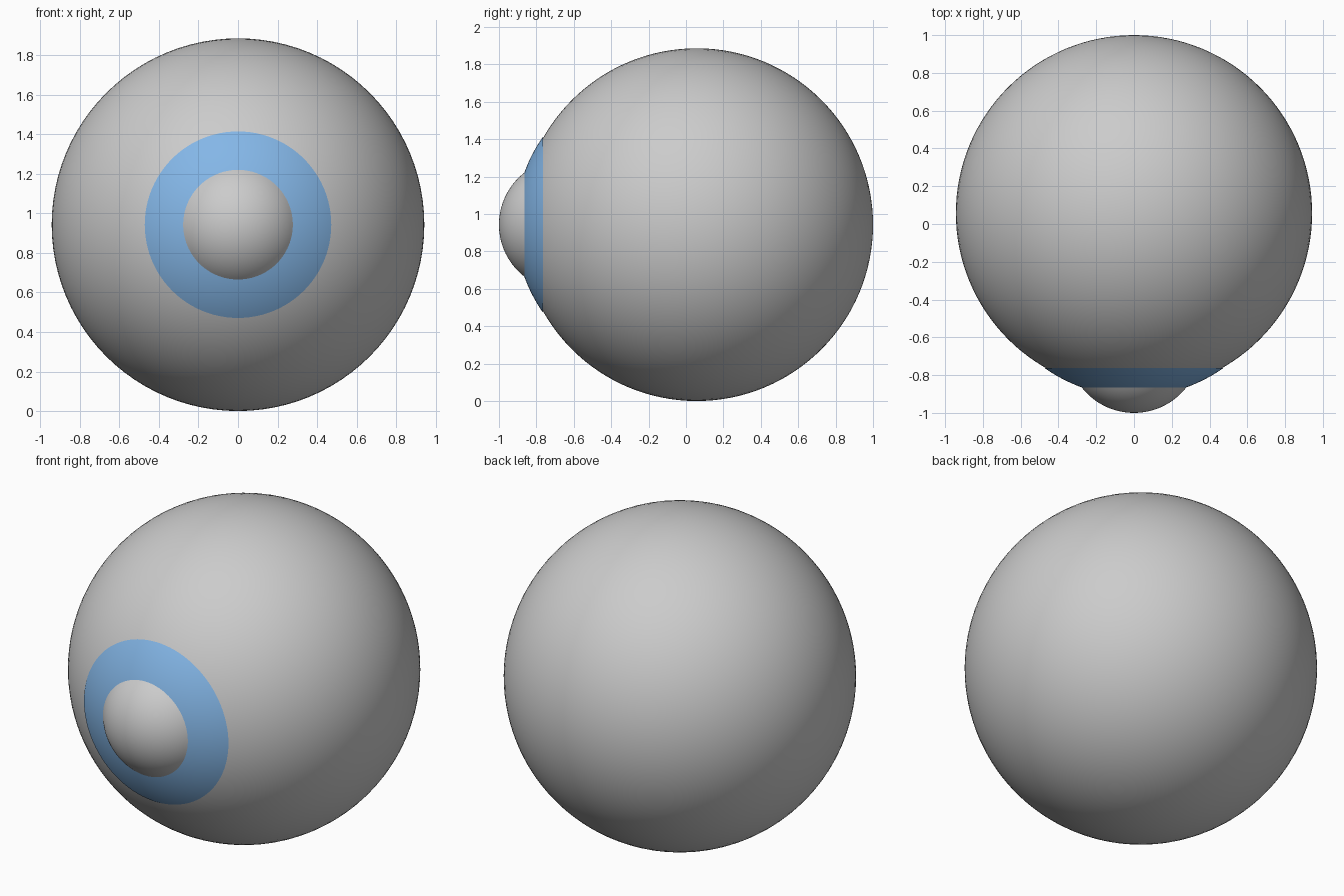
import bpy, bmesh, math
from mathutils import Matrix

if "Cube" in bpy.data.objects:
    bpy.data.objects.remove(bpy.data.objects["Cube"])

R = 0.943          # eyeball radius
CZ = R             # height of the eye axis
CY = 1.0 - R       # eyeball centre along y


def material(name, rgb):
    m = bpy.data.materials.new(name)
    m.diffuse_color = (*rgb, 1)
    m.use_nodes = True
    m.node_tree.nodes["Principled BSDF"].inputs["Base Color"].default_value = m.diffuse_color
    return m


grey = material("grey", (0.6, 0.6, 0.6))
blue = material("iris blue", (0.23, 0.47, 0.8))


def finish(name, bm, mat):
    bmesh.ops.recalc_face_normals(bm, faces=bm.faces)
    me = bpy.data.meshes.new(name)
    bm.to_mesh(me)
    bm.free()
    me.materials.append(mat)
    me.shade_smooth()
    ob = bpy.data.objects.new(name, me)
    bpy.context.collection.objects.link(ob)
    return ob


def cap(name, mat, radius, cy, a0, a1, rings=20, segs=96):
    """Spherical zone around the eye axis, from angle a0 to a1 off the -y direction."""
    bm = bmesh.new()
    pts = []
    for i in range(rings + 1):
        a = a0 + (a1 - a0) * i / rings
        pts.append(bm.verts.new((radius * math.sin(a), cy - radius * math.cos(a), CZ)))
    edges = [bm.edges.new(p) for p in zip(pts, pts[1:])]
    bmesh.ops.spin(bm, geom=pts + edges, cent=(0, 0, CZ), axis=(0, 1, 0),
                   angle=math.tau, steps=segs)
    bmesh.ops.remove_doubles(bm, verts=bm.verts, dist=1e-5)
    return finish(name, bm, mat)


# Eyeball
bm = bmesh.new()
bmesh.ops.create_uvsphere(bm, u_segments=96, v_segments=64, radius=R,
                          matrix=Matrix.Translation((0, CY, CZ))
                          @ Matrix.Rotation(math.pi / 2, 4, 'X'))
finish("eyeball", bm, grey)

# Iris: shallow blue dome just proud of the eyeball
cap("iris", blue, 0.819, -0.094, math.asin(0.274 / 0.819), math.asin(0.472 / 0.819))

# Pupil: smaller, more curved dome
pr = 0.352
cap("pupil", grey, pr, -1 + pr, 0, math.asin(0.278 / pr))
